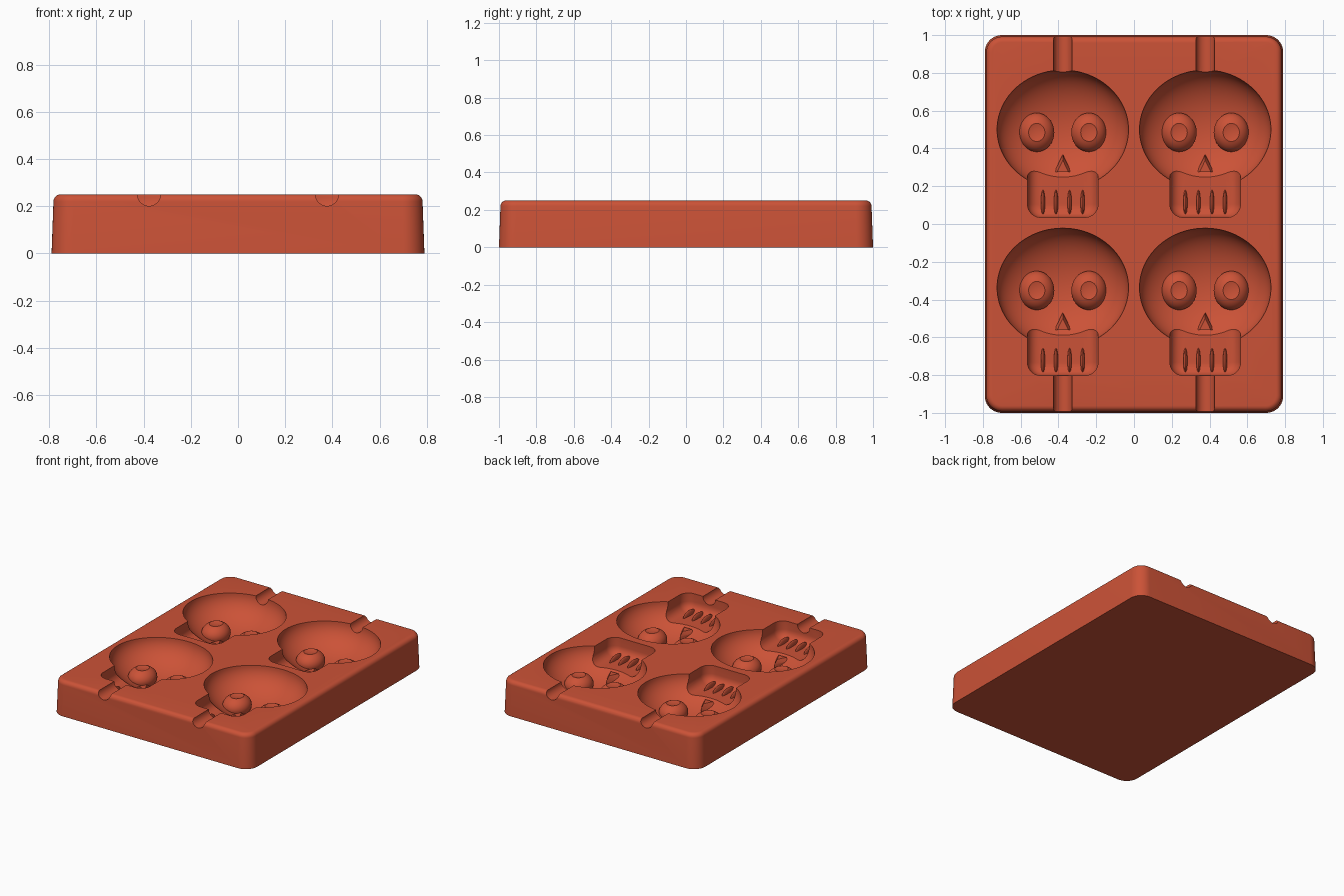
import bpy, bmesh, math
from mathutils import Matrix, Vector

cube = bpy.data.objects.get("Cube")
if cube:
    bpy.data.objects.remove(cube, do_unlink=True)

red = bpy.data.materials.new("terracotta red")
red.use_nodes = True
color = (0.60, 0.085, 0.038, 1)
red.diffuse_color = color
red.node_tree.nodes["Principled BSDF"].inputs["Base Color"].default_value = color

TOP = 0.25


def make(name, bm):
    bmesh.ops.recalc_face_normals(bm, faces=bm.faces)
    mesh = bpy.data.meshes.new(name)
    bm.to_mesh(mesh)
    bm.free()
    mesh.materials.append(red)
    obj = bpy.data.objects.new(name, mesh)
    bpy.context.collection.objects.link(obj)
    return obj


def loft(name, rings):
    """Skin a stack of equal closed rings and cap both ends."""
    bm = bmesh.new()
    rows = [[bm.verts.new(p) for p in ring] for ring in rings]
    for a, b in zip(rows, rows[1:]):
        for i in range(len(a)):
            j = (i + 1) % len(a)
            bm.faces.new((a[i], a[j], b[j], b[i]))
    bm.faces.new(rows[0][::-1])
    bm.faces.new(rows[-1])
    return make(name, bm)


def rounded_ring(hx, hy, r, z, cx=0, cy=0, steps=10):
    ring = []
    for q, (sx, sy) in enumerate(((1, 1), (-1, 1), (-1, -1), (1, -1))):
        for k in range(steps + 1):
            a = math.pi / 2 * (q + k / steps)
            ring.append((cx + sx * (hx - r) + r * math.cos(a),
                         cy + sy * (hy - r) + r * math.sin(a), z))
    return ring


def ellipsoid(name, center, radii, segments=40):
    bm = bmesh.new()
    bmesh.ops.create_uvsphere(bm, u_segments=segments, v_segments=segments // 2, radius=1,
                              matrix=Matrix.LocRotScale(Vector(center), None, Vector(radii)))
    return make(name, bm)


def cylinder(name, center, radius, length, segments=32):
    bm = bmesh.new()
    bmesh.ops.create_cone(bm, cap_ends=True, segments=segments, radius1=radius,
                          radius2=radius, depth=length,
                          matrix=Matrix.Translation(center) @ Matrix.Rotation(math.pi / 2, 4, 'X'))
    return make(name, bm)


def combine(target, tool, operation, keep=False):
    mod = target.modifiers.new("cut", 'BOOLEAN')
    mod.operation, mod.solver, mod.object = operation, 'EXACT', tool
    bpy.context.view_layer.objects.active = target
    bpy.ops.object.modifier_apply(modifier=mod.name)
    if not keep:
        bpy.data.objects.remove(tool, do_unlink=True)


# Tapered block with a rounded top rim
rim = 0.03
rings = [rounded_ring(0.79, 1.0, 0.09, 0), rounded_ring(0.782, 0.992, 0.085, TOP - rim)]
for k in range(1, 7):
    a = math.pi / 2 * k / 6
    inset = rim * (1 - math.cos(a))
    rings.append(rounded_ring(0.782 - inset, 0.992 - inset, 0.085 - inset,
                              TOP - rim + rim * math.sin(a)))
mold = loft("skull_mold_tray", rings)

# Skull shaped cutter: cranium and jaw
skull = ellipsoid("skull_cutter", (0, 0.5, TOP), (0.348, 0.315, 0.2), 80)
floor, soft = 0.13, 0.06
rings = []
for k in range(7):
    a = math.pi / 2 * k / 6
    inset = soft * (1 - math.sin(a))
    rings.append(rounded_ring(0.187 - inset, 0.15 - inset, 0.07 - inset,
                              floor + soft * (1 - math.cos(a)), 0, 0.185))
rings.append(rounded_ring(0.187, 0.15, 0.07, TOP + 0.1, 0, 0.185))
combine(skull, loft("jaw", rings), 'UNION')

# Raised eyes with a shallow dimple, nose and teeth
for side in (-1, 1):
    eye = ellipsoid("eye", (side * 0.138, 0.485, 0.085), (0.093, 0.103, 0.075))
    combine(eye, ellipsoid("dimple", (side * 0.138, 0.485, 0.19), (0.085, 0.095, 0.045)),
            'DIFFERENCE')
    combine(skull, eye, 'DIFFERENCE')
nose = [[(-w, 0.275, z), (w, 0.275, z), (0, 0.275 + 2.1 * w, z)]
        for w, z in ((0.045, 0.02), (0.045, 0.1), (0.03, 0.125))]
combine(skull, loft("nose", nose), 'DIFFERENCE')
for x in (-0.105, -0.036, 0.036, 0.105):
    tooth = ellipsoid("tooth", (x, 0.112, 0.13), (0.011, 0.068, 0.035), 24)
    combine(skull, tooth, 'DIFFERENCE')

# Four cavities and the stick channels leading to them
for x in (-0.377, 0.377):
    for y in (0, -0.837):
        skull.location = (x, y, 0)
        bpy.context.view_layer.update()
        combine(mold, skull, 'DIFFERENCE', keep=True)
    for y in (0.9, -0.9):
        combine(mold, cylinder("stick", (x, y, TOP), 0.049, 0.24), 'DIFFERENCE')
bpy.data.objects.remove(skull, do_unlink=True)

bpy.ops.object.select_all(action='DESELECT')
mold.select_set(True)
bpy.context.view_layer.objects.active = mold
bpy.ops.object.shade_smooth_by_angle(angle=math.radians(35))
